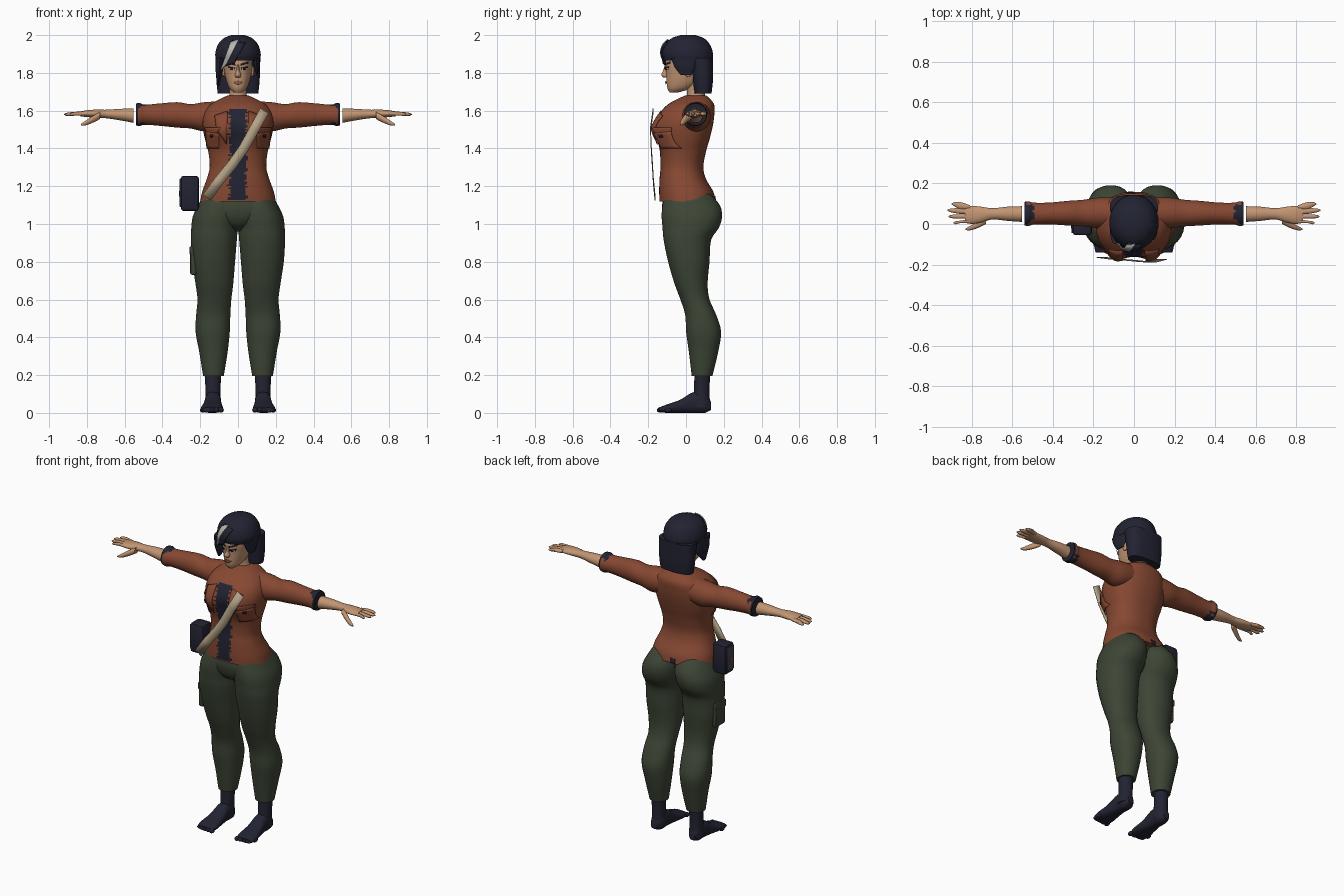
import bpy, bmesh, math, random
from mathutils import Matrix, Vector

random.seed(4)
if "Cube" in bpy.data.objects:
    bpy.data.objects.remove(bpy.data.objects["Cube"])


def material(name, r, g, b):
    m = bpy.data.materials.new(name)
    m.use_nodes = True
    m.diffuse_color = (r, g, b, 1)
    m.node_tree.nodes["Principled BSDF"].inputs["Base Color"].default_value = (r, g, b, 1)
    return m


RUST = material("rust jacket", .24, .065, .032)
GREEN = material("green cloth", .046, .06, .036)
NAVY = material("dark navy", .016, .017, .032)
SKIN = material("skin", .54, .30, .17)
STRAP = material("beige strap", .45, .36, .24)
STREAK = material("pale hair", .48, .46, .43)
LIP = material("lips", .30, .11, .075)
GREY = material("slate grey", .06, .06, .075)
WHITE = material("eye white", .6, .57, .52)


def finish(name, bm, mats, mirror=False, thick=0, angle=50):
    bmesh.ops.recalc_face_normals(bm, faces=bm.faces)
    me = bpy.data.meshes.new(name)
    bm.to_mesh(me)
    bm.free()
    ob = bpy.data.objects.new(name, me)
    bpy.context.collection.objects.link(ob)
    for m in mats:
        me.materials.append(m)
    if thick:
        ob.modifiers.new("thickness", "SOLIDIFY").thickness = thick
    if mirror:
        ob.modifiers.new("mirror", "MIRROR").use_clip = False
    bpy.ops.object.select_all(action="DESELECT")
    ob.select_set(True)
    bpy.context.view_layer.objects.active = ob
    bpy.ops.object.shade_smooth_by_angle(angle=math.radians(angle))
    return ob


def sample(rings, t):
    """Smoothly interpolated bounds (u0, u1, v0, v1) at position t."""
    t = min(max(t, rings[0][0]), rings[-1][0])
    i = 0
    while i < len(rings) - 2 and t > rings[i + 1][0]:
        i += 1
    a, b = rings[i], rings[i + 1]
    p, n = rings[max(i - 1, 0)], rings[min(i + 2, len(rings) - 1)]
    h = b[0] - a[0]
    f = (t - a[0]) / h
    out = []
    for k in range(1, 5):
        ma = (b[k] - p[k]) / (b[0] - p[0]) * h
        mb = (n[k] - a[k]) / (n[0] - a[0]) * h
        d = b[k] - a[k]
        out.append(a[k] + f * ma + f * f * (3 * d - 2 * ma - mb) + f ** 3 * (ma + mb - 2 * d))
    return out


def even(z, w, y0, y1):
    return (z, -w, w, y0, y1)


def loft(name, rings, mats, axis="Z", steps=24, sides=28, power=2, mirror=False, warp=None, rule=None):
    """Skin a row of rounded cross-sections given by their bounds."""
    bm = bmesh.new()
    rows = []
    for j in range(steps + 1):
        t = rings[0][0] + (rings[-1][0] - rings[0][0]) * j / steps
        u0, u1, v0, v1 = sample(rings, t)
        row = []
        for k in range(sides):
            a = math.tau * (k + .5) / sides
            c, s = math.cos(a), math.sin(a)
            u = (u0 + u1) / 2 + (u1 - u0) / 2 * math.copysign(abs(c) ** (2 / power), c)
            v = (v0 + v1) / 2 + (v1 - v0) / 2 * math.copysign(abs(s) ** (2 / power), s)
            co = Vector({"Z": (u, v, t), "X": (t, u, v), "Y": (u, t, v)}[axis])
            row.append(bm.verts.new(warp(co) if warp else co))
        rows.append(row)
    for r, q in zip(rows, rows[1:]):
        for k in range(sides):
            n = (k + 1) % sides
            bm.faces.new((r[k], r[n], q[n], q[k]))
    bm.faces.new(rows[0])
    bm.faces.new(rows[-1])
    if rule:
        for f in bm.faces:
            f.material_index = rule(f.calc_center_median())
    return finish(name, bm, mats, mirror)


def patch(name, corners, rings, mat, power=2, lift=.003, thick=.004, side=-1, warp=None, mirror=False, n=6):
    """Thin plate lying on a lofted surface; corners are four (x, z) points."""
    bm = bmesh.new()
    p = [Vector(c) for c in corners]
    g = []
    for i in range(n + 1):
        for j in range(n + 1):
            x, z = p[0].lerp(p[1], i / n).lerp(p[3].lerp(p[2], i / n), j / n)
            u0, u1, v0, v1 = sample(rings, z)
            k = min(abs((x - (u0 + u1) / 2) / ((u1 - u0) / 2)), 1)
            y = (v0 + v1) / 2 + side * (v1 - v0) / 2 * (1 - k ** power) ** (1 / power)
            co = Vector((x, y, z))
            co = warp(co) if warp else co
            g.append(bm.verts.new(co + Vector((0, side * lift, 0))))
    w = n + 1
    for i in range(n):
        for j in range(n):
            a = i * w + j
            bm.faces.new((g[a], g[a + 1], g[a + w + 1], g[a + w]))
    return finish(name, bm, [mat], mirror, thick)


def ball(name, centre, size, mat, mirror=False):
    bm = bmesh.new()
    m = Matrix.Translation(centre) @ Matrix.Diagonal((*size, 1))
    bmesh.ops.create_uvsphere(bm, u_segments=16, v_segments=10, radius=1, matrix=m)
    return finish(name, bm, [mat], mirror)


def box(name, centre, size, mat, bevel=.012):
    bm = bmesh.new()
    m = Matrix.Translation(centre) @ Matrix.Diagonal((*size, 1))
    bmesh.ops.create_cube(bm, size=1, matrix=m)
    bmesh.ops.bevel(bm, geom=bm.edges[:], offset=bevel, segments=2, affect="EDGES", profile=.5)
    return finish(name, bm, [mat], angle=30)


# Trousers: two legs joined by a pelvis
loft("trouser_leg", [
    (.195, .075, .185, .03, .14), (.32, .055, .205, .015, .17), (.43, .043, .225, 0, .186),
    (.52, .04, .222, -.005, .16), (.6, .035, .215, -.03, .125), (.68, .025, .225, -.06, .115),
    (.8, .015, .243, -.095, .125), (.92, .005, .25, -.12, .135), (.98, 0, .248, -.125, .175),
    (1.04, -.01, .24, -.13, .192), (1.1, -.01, .212, -.125, .18), (1.16, 0, .18, -.11, .13)],
    [GREEN], steps=48, power=2.15, mirror=True)
loft("trouser_pelvis", [even(.96, .03, -.04, .05), even(1, .11, -.1, .09),
     even(1.07, .19, -.127, .11), even(1.15, .18, -.12, .13)], [GREEN], power=2.3)
box("thigh_pocket", (-.236, .01, .805), (.035, .1, .15), GREEN)
box("thigh_pocket_flap", (-.242, .01, .86), (.03, .105, .045), GREEN, .008)

# Feet in dark socks
loft("ankle", [(.03, .09, .178, .03, .13), (.1, .093, .172, .04, .125),
     (.22, .088, .178, .045, .128)], [NAVY], steps=8, mirror=True)
loft("foot", [(-.14, .085, .19, .004, .03), (-.1, .078, .197, 0, .045), (-.03, .085, .185, 0, .07),
     (.04, .09, .175, 0, .11), (.1, .092, .172, 0, .1), (.132, .115, .155, .015, .06)],
     [NAVY], "Y", 18, power=2.5, mirror=True)
for i in range(5):
    ball("toe", (.09 + .024 * i, -.135 + .005 * i * i * .5, .015), (.015, .02, .014), NAVY, True)

# Jacket body, with the shirt showing through its ragged opening
TORSO = [even(1.12, .2, -.14, .158), even(1.17, .19, -.142, .145), even(1.24, .165, -.14, .105),
         even(1.3, .15, -.135, .092), even(1.38, .157, -.138, .105), even(1.45, .175, -.148, .125),
         even(1.52, .187, -.16, .142), even(1.58, .18, -.142, .15), even(1.63, .15, -.1, .15),
         even(1.66, .1, -.05, .13), even(1.68, .056, -.005, .108)]


def bust(co):
    if co.y < 0:
        co.y -= .03 * math.exp(-((abs(co.x) - .09) / .05) ** 2 - ((co.z - 1.49) / .07) ** 2)
    return co


def opening(c):
    ragged = .045 + random.uniform(-.012, .012)
    return int(c.y < -.05 and abs(c.x) < ragged and 1.13 < c.z < 1.605)


loft("jacket_body", TORSO, [RUST, NAVY], steps=70, sides=96, power=2.3, warp=bust, rule=opening)
on_torso = dict(rings=TORSO, power=2.3, warp=bust)
patch("lapel", [(.055, 1.6), (.125, 1.575), (.115, 1.5), (.06, 1.42)], mat=RUST, lift=.008,
      thick=.006, mirror=True, **on_torso)
patch("chest_pocket", [(.1, 1.48), (.172, 1.49), (.163, 1.4), (.1, 1.4)], mat=RUST, lift=.005,
      mirror=True, **on_torso)
patch("pocket_flap", [(.095, 1.51), (.178, 1.51), (.17, 1.465), (.13, 1.45)], mat=RUST, lift=.01,
      mirror=True, **on_torso)
patch("pocket_button", [(.132, 1.475), (.146, 1.475), (.146, 1.46), (.132, 1.46)], mat=NAVY,
      lift=.014, mirror=True, n=2, **on_torso)
for x in (-.15, -.02, .1):
    patch("hem_tear", [(x - .012, 1.145), (x + .02, 1.15), (x + .015, 1.12), (x - .01, 1.12)],
          mat=NAVY, side=1, n=3, **on_torso)

# Sleeves with frayed dark cuffs, then bare forearms and hands
loft("sleeve", [(.1, -.02, .13, 1.5, 1.65), (.18, -.02, .13, 1.49, 1.645), (.25, -.012, .12, 1.505, 1.635),
     (.32, -.008, .115, 1.51, 1.645), (.42, -.002, .106, 1.52, 1.638), (.5, -.004, .106, 1.525, 1.632),
     (.52, -.01, .112, 1.518, 1.642), (.54, -.008, .11, 1.522, 1.638)], [RUST, NAVY], "X", 44,
     mirror=True, rule=lambda c: int(c.x > .528 or c.x > .49 and abs(c.z - 1.58) > .042 + random.uniform(-.01, .01)))
loft("forearm", [(.552, .01, .088, 1.535, 1.612), (.62, .015, .086, 1.548, 1.61), (.7, .022, .078, 1.56, 1.605),
     (.75, .008, .085, 1.562, 1.606), (.8, 0, .09, 1.566, 1.602), (.835, .006, .088, 1.57, 1.596)],
     [SKIN], "X", 20, mirror=True)
for i, tip in enumerate((.89, .915, .92, .9)):
    y, r = .014 + .023 * i, .0105
    y2 = y + .008 * (i - 1)
    loft("finger", [(.81, y - r, y + r, 1.573, 1.595), (.86, y - r, y2 + r, 1.574, 1.594),
         (tip - .008, y2 - .008, y2 + .008, 1.572, 1.588), (tip, y2 - .003, y2 + .003, 1.577, 1.583)],
         [SKIN], "X", 8, 10, mirror=True)
loft("thumb", [(.73, .0, .04, 1.555, 1.595), (.77, -.02, .012, 1.535, 1.572),
     (.81, -.032, -.01, 1.521, 1.545), (.832, -.03, -.022, 1.522, 1.53)], [SKIN], "X", 10, 12, mirror=True)

# Neck and head
loft("neck", [even(1.62, .06, -.01, .11), even(1.69, .046, .005, .1), even(1.78, .048, -.01, .1)], [SKIN])
HEAD = [even(1.695, .02, -.085, -.045), even(1.715, .043, -.098, .02), even(1.75, .06, -.103, .07),
        even(1.8, .072, -.106, .1), even(1.85, .077, -.11, .115), even(1.92, .07, -.1, .11)]
loft("head", HEAD, [SKIN], power=2.2, steps=30)
loft("nose", [even(1.775, .012, -.118, -.08), even(1.787, .017, -.131, -.08),
     even(1.81, .01, -.122, -.08), even(1.845, .007, -.112, -.08)], [SKIN], steps=10, sides=14)
ball("ear", (.076, .012, 1.81), (.01, .022, .032), SKIN, True)
on_face = dict(rings=HEAD, power=2.2, thick=.003, n=4, mirror=True)
patch("eye_white", [(.018, 1.823), (.046, 1.828), (.045, 1.818), (.02, 1.815)], mat=WHITE, lift=.002, **on_face)
patch("eye_iris", [(.026, 1.826), (.037, 1.827), (.037, 1.816), (.026, 1.816)], mat=NAVY, lift=.004, **on_face)
patch("upper_lash", [(.015, 1.827), (.051, 1.835), (.052, 1.827), (.017, 1.822)], mat=NAVY, lift=.005, **on_face)
patch("eyebrow", [(.013, 1.847), (.054, 1.86), (.056, 1.85), (.013, 1.838)], mat=NAVY, **on_face)
patch("lips", [(0, 1.757), (.024, 1.752), (.012, 1.741), (0, 1.739)], mat=LIP, lift=.004, **on_face)

# Bobbed hair: crown, back, side lock, fringe and pale streak
CROWN = [even(1.865, .118, -.118, .142), even(1.9, .122, -.128, .145), even(1.95, .107, -.112, .128),
         even(1.985, .075, -.075, .095), even(2, .035, -.03, .05)]
loft("hair_crown", CROWN, [NAVY], steps=12, sides=20)
loft("hair_back", [even(1.69, .108, .045, .135), even(1.76, .115, .035, .143), even(1.88, .119, .02, .144)],
     [NAVY], power=2.8, steps=8)
loft("hair_side_lock", [(1.73, -.108, -.1, -.05, -.02), (1.8, -.118, -.082, -.085, .04),
     (1.88, -.12, -.065, -.1, .05)], [NAVY], steps=8, sides=14)
loft("hair_short_lock", [(1.79, .098, .103, -.03, .03), (1.83, .085, .114, -.06, .05),
     (1.88, .075, .118, -.08, .06)], [NAVY], steps=8, sides=14)
patch("hair_fringe", [(-.03, 1.975), (.04, 1.96), (-.02, 1.85), (-.085, 1.83)], CROWN, NAVY, lift=.008, thick=.009)
patch("hair_streak", [(-.04, 1.965), (.005, 1.98), (-.06, 1.85), (-.095, 1.81)], CROWN, STREAK, lift=.015, thick=.006)

# Strap running across the chest
bm = bmesh.new()
path = [Vector(p) for p in ((-.165, -.166, 1.14), (-.1, -.175, 1.23), (-.03, -.18, 1.315),
                            (.03, -.186, 1.4), (.085, -.19, 1.5), (.14, -.176, 1.6))]
rows = []
for i, p in enumerate(path):
    d = path[min(i + 1, len(path) - 1)] - path[max(i - 1, 0)]
    side = Vector((d.z, 0, -d.x)).normalized() * .026
    rows.append((bm.verts.new(p - side), bm.verts.new(p + side)))
for a, b in zip(rows, rows[1:]):
    bm.faces.new((a[0], a[1], b[1], b[0]))
finish("shoulder_strap", bm, [STRAP], thick=.004)

# Hip pouch
box("hip_pouch", (-.255, -.01, 1.162), (.095, .09, .185), NAVY, .014)
box("pouch_flap", (-.304, -.01, 1.165), (.01, .07, .15), GREY, .004)
box("pouch_clasp", (-.309, -.01, 1.16), (.006, .022, .03), RUST, .002)
